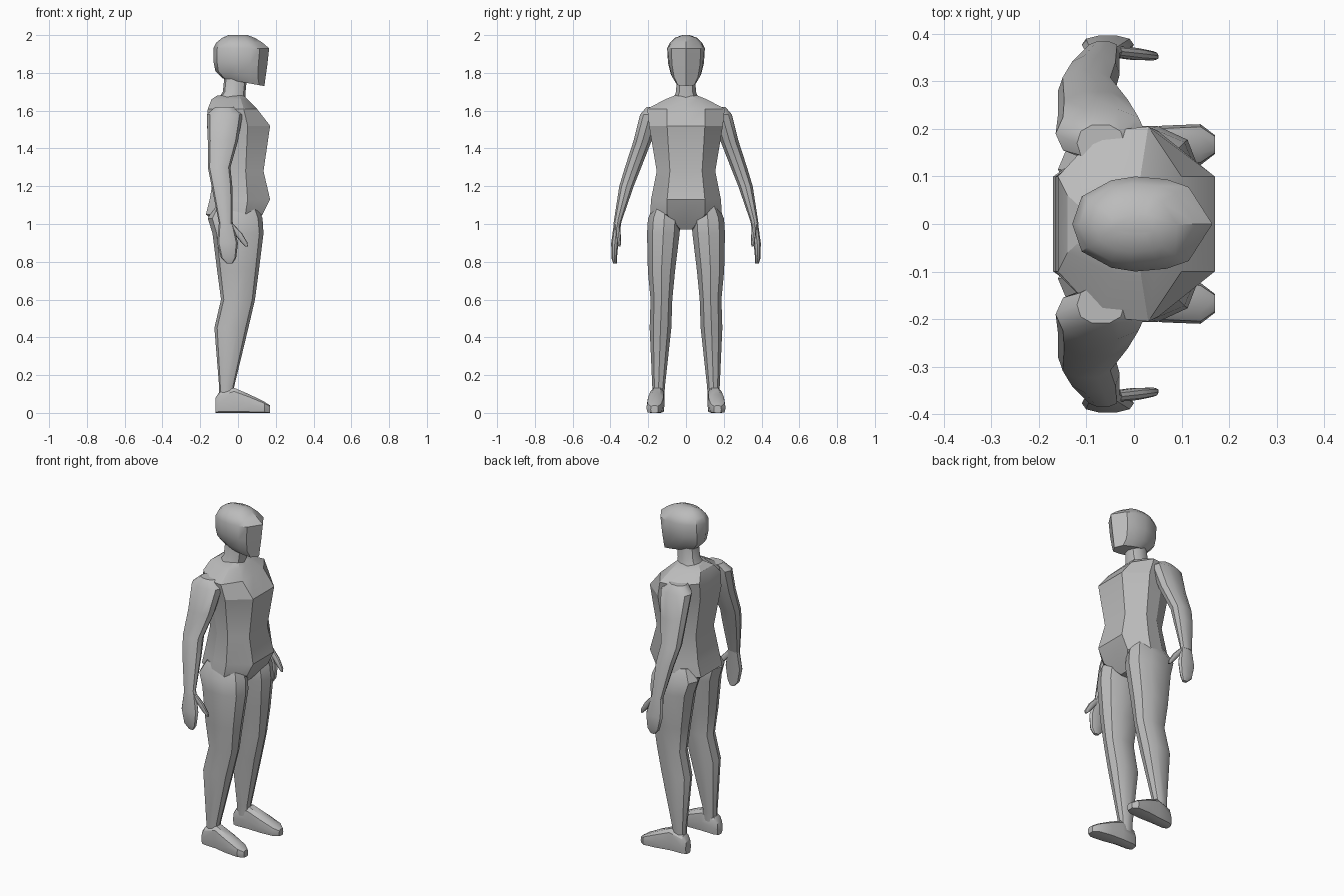
import bpy, bmesh, math

cube = bpy.data.objects.get("Cube")
if cube:
    bpy.data.objects.remove(cube)

grey_value = 0.5
colour = (grey_value, grey_value, grey_value, 1)
grey = bpy.data.materials.new("plain grey")
grey.use_nodes = True
grey.diffuse_color = colour
grey.node_tree.nodes["Principled BSDF"].inputs["Base Color"].default_value = colour


def loft(name, rings, side=1, angle=35):
    """Skin closed rings of points, cap both ends; side -1 mirrors across y."""
    bm = bmesh.new()
    loops = [[bm.verts.new((x, y * side, z)) for x, y, z in ring] for ring in rings]
    count = len(rings[0])
    for lower, upper in zip(loops, loops[1:]):
        for i in range(count):
            j = (i + 1) % count
            bm.faces.new((lower[i], lower[j], upper[j], upper[i]))
    bm.faces.new(loops[0])
    bm.faces.new(loops[-1])
    bmesh.ops.recalc_face_normals(bm, faces=bm.faces)
    mesh = bpy.data.meshes.new(name)
    bm.to_mesh(mesh)
    bm.free()
    mesh.materials.append(grey)
    part = bpy.data.objects.new(name, mesh)
    bpy.context.collection.objects.link(part)
    bpy.ops.object.select_all(action='DESELECT')
    part.select_set(True)
    bpy.context.view_layer.objects.active = part
    bpy.ops.object.shade_smooth_by_angle(angle=math.radians(angle))


def oval(depth, width, sides=10, squareness=0.85):
    """Slightly squared outline around the origin, from its two half sizes."""
    outline = []
    for i in range(sides):
        turn = math.tau * i / sides
        c, s = math.cos(turn), math.sin(turn)
        outline.append((depth * math.copysign(abs(c) ** squareness, c),
                        width * math.copysign(abs(s) ** squareness, s)))
    return outline


def joint(z, x, y, depth, width):
    """Horizontal limb section centred on x, y."""
    return [(x + dx, y + dy, z) for dx, dy in oval(depth, width)]


def foot_section(x, y, width, top):
    """Upright foot section with its sole flattened on the ground."""
    half = top / 2
    return [(x, y + dy, max(half + dz, half * 0.1) - half * 0.1)
            for dy, dz in oval(width, half * 1.1, squareness=0.65)]


def mirrored(half):
    """Complete a half outline given from front to back."""
    return half + [(x, -y, z) for x, y, z in reversed(half) if y > 0]


def torso_section(z, front, back, width):
    """Flat front and back panels joined by angled sides."""
    panel = min(width * 0.55, 0.1)
    side = front * 0.3
    return mirrored([(front, 0, z), (front, panel, z), (side, width, z),
                     (side - width / 2, width * 0.95, z), (back, panel, z), (back, 0, z)])


def head_section(z, front, back, width, lift=0):
    """Pointed face wedge on a rounded skull; lift raises the nape."""
    corner = front - width / 2
    middle = (corner + back) / 2
    half = [(front, 0), (corner, width * 0.78), (corner * 0.6, width * 0.94),
            (middle + width * 0.1, width), (middle - width * 0.4, width * 0.92),
            (back + width * 0.2, width * 0.58), (back, 0)]
    return mirrored([(x, y, z + lift * (front - x) / (front - back)) for x, y in half])


# Torso, from crotch to collar
loft("torso", [
    torso_section(z=0.97, front=0.07, back=-0.07, width=0.05),
    torso_section(z=1.05, front=0.13, back=-0.17, width=0.19),
    torso_section(z=1.13, front=0.17, back=-0.15, width=0.185),
    torso_section(z=1.28, front=0.135, back=-0.125, width=0.155),
    torso_section(z=1.52, front=0.17, back=-0.165, width=0.195),
    torso_section(z=1.61, front=0.1, back=-0.16, width=0.205),
    torso_section(z=1.66, front=0.05, back=-0.14, width=0.11),
    torso_section(z=1.68, front=0.03, back=-0.11, width=0.06),
], angle=25)

# Neck
loft("neck", [
    joint(z=1.64, x=-0.04, y=0, depth=0.08, width=0.08),
    joint(z=1.7, x=-0.02, y=0, depth=0.06, width=0.055),
    joint(z=1.8, x=-0.01, y=0, depth=0.06, width=0.05),
])

# Head, from jaw to crown
loft("head", [
    head_section(z=1.73, front=0.14, back=-0.08, width=0.055, lift=0.04),
    head_section(z=1.77, front=0.145, back=-0.12, width=0.08, lift=0.04),
    head_section(z=1.84, front=0.155, back=-0.13, width=0.095, lift=0.02),
    head_section(z=1.93, front=0.165, back=-0.13, width=0.1),
    head_section(z=1.96, front=0.13, back=-0.115, width=0.085),
    head_section(z=1.985, front=0.09, back=-0.085, width=0.06),
    head_section(z=2, front=0.05, back=-0.05, width=0.02),
])

# Limb sections on one side, from top to bottom
limbs = {
    "leg": [
        joint(z=1.1, x=-0.01, y=0.11, depth=0.11, width=0.06),
        joint(z=1.03, x=-0.015, y=0.115, depth=0.145, width=0.09),
        joint(z=0.95, x=0, y=0.12, depth=0.135, width=0.09),
        joint(z=0.75, x=0, y=0.13, depth=0.11, width=0.075),
        joint(z=0.6, x=0, y=0.13, depth=0.09, width=0.06),
        joint(z=0.45, x=-0.035, y=0.135, depth=0.09, width=0.06),
        joint(z=0.14, x=-0.06, y=0.145, depth=0.04, width=0.035),
        joint(z=0.06, x=-0.06, y=0.145, depth=0.04, width=0.03),
    ],
    "arm": [
        joint(z=1.62, x=-0.07, y=0.17, depth=0.05, width=0.04),
        joint(z=1.58, x=-0.07, y=0.19, depth=0.095, width=0.055),
        joint(z=1.44, x=-0.08, y=0.23, depth=0.08, width=0.05),
        joint(z=1.3, x=-0.1, y=0.28, depth=0.06, width=0.045),
        joint(z=1.2, x=-0.085, y=0.315, depth=0.055, width=0.04),
        joint(z=1, x=-0.065, y=0.365, depth=0.035, width=0.02),
    ],
    "hand": [
        joint(z=1.02, x=-0.065, y=0.36, depth=0.035, width=0.02),
        joint(z=0.9, x=-0.055, y=0.377, depth=0.055, width=0.02),
        joint(z=0.82, x=-0.05, y=0.38, depth=0.04, width=0.015),
        joint(z=0.79, x=-0.045, y=0.376, depth=0.015, width=0.01),
    ],
    "thumb": [
        joint(z=1, x=-0.045, y=0.363, depth=0.02, width=0.012),
        joint(z=0.95, x=0, y=0.358, depth=0.022, width=0.013),
        joint(z=0.9, x=0.035, y=0.354, depth=0.016, width=0.01),
        joint(z=0.88, x=0.046, y=0.352, depth=0.006, width=0.006),
    ],
    "foot": [
        foot_section(x=-0.12, y=0.15, width=0.025, top=0.08),
        foot_section(x=-0.1, y=0.15, width=0.037, top=0.11),
        foot_section(x=-0.02, y=0.153, width=0.04, top=0.135),
        foot_section(x=0.06, y=0.16, width=0.047, top=0.1),
        foot_section(x=0.14, y=0.167, width=0.043, top=0.06),
        foot_section(x=0.17, y=0.167, width=0.02, top=0.04),
    ],
}

# Paired limbs
for word, side in (("left", 1), ("right", -1)):
    for limb, sections in limbs.items():
        loft(word + "_" + limb, sections, side)
